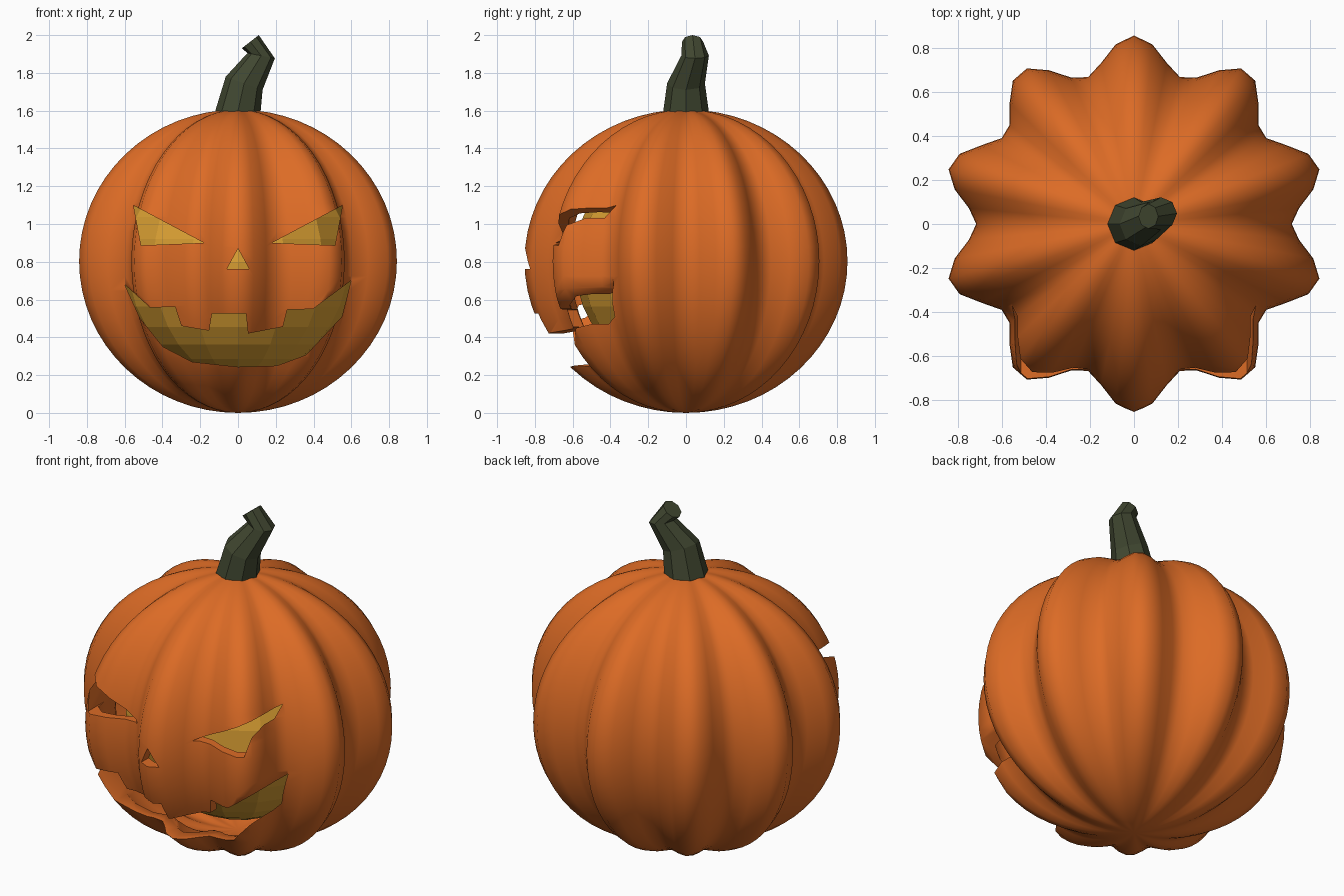
import bpy, bmesh, math
from mathutils import Vector

if "Cube" in bpy.data.objects:
    bpy.data.objects.remove(bpy.data.objects["Cube"])


def material(name, rgb):
    m = bpy.data.materials.new(name)
    m.diffuse_color = (*rgb, 1)
    m.use_nodes = True
    m.node_tree.nodes["Principled BSDF"].inputs["Base Color"].default_value = m.diffuse_color
    return m


ORANGE = material("pumpkin_orange", (0.72, 0.148, 0.019))
YELLOW = material("glow_yellow", (0.72, 0.36, 0.034))
GREEN = material("stem_green", (0.052, 0.063, 0.030))


def make_object(name, bm, mat=None):
    mesh = bpy.data.meshes.new(name)
    bm.to_mesh(mesh)
    bm.free()
    ob = bpy.data.objects.new(name, mesh)
    bpy.context.collection.objects.link(ob)
    if mat:
        mesh.materials.append(mat)
    return ob


def add_skin(bm, size, inward, segs=64, rings=32):
    """Ten-lobed ellipsoid skin; inward flips its faces."""
    rows = []
    for i in range(1, rings):
        p = math.pi * i / rings
        row = []
        for j in range(segs):
            a = 2 * math.pi * j / segs
            r = size * math.sin(p) * (0.775 - 0.08 * math.cos(10 * a))
            row.append(bm.verts.new((1.03 * r * math.cos(a), r * math.sin(a),
                                     0.803 - size * 0.803 * math.cos(p))))
        rows.append(row)
    low = bm.verts.new((0, 0, 0.803 * (1 - size)))
    top = bm.verts.new((0, 0, 0.803 * (1 + size)))
    faces = []
    for j in range(segs):
        k = (j + 1) % segs
        faces.append((low, rows[0][k], rows[0][j]))
        faces.append((top, rows[-1][j], rows[-1][k]))
        for a, b in zip(rows, rows[1:]):
            faces.append((a[j], a[k], b[k], b[j]))
    for f in faces:
        bm.faces.new(f[::-1] if inward else f)


def cutter(name, outline):
    """Prism through the front wall from an x-z outline."""
    bm = bmesh.new()
    face = bm.faces.new([bm.verts.new((x, -1.2, z)) for x, z in outline])
    ext = bmesh.ops.extrude_face_region(bm, geom=[face])
    moved = [v for v in ext["geom"] if isinstance(v, bmesh.types.BMVert)]
    bmesh.ops.translate(bm, vec=(0, 1.0, 0), verts=moved)
    bmesh.ops.recalc_face_normals(bm, faces=bm.faces)
    ob = make_object(name, bm, ORANGE)
    ob.hide_render = True
    return ob


# Hollow ribbed shell
bm = bmesh.new()
add_skin(bm, 1.0, False)
add_skin(bm, 0.92, True)
shell = make_object("pumpkin_shell", bm, ORANGE)

# Carved face
eye = [(0.553, 1.098), (0.18, 0.90), (0.513, 0.887)]
nose = [(0, 0.87), (-0.058, 0.763), (0.058, 0.763)]
mouth = [(-0.60, 0.68), (-0.465, 0.557), (-0.333, 0.562), (-0.30, 0.46),
         (-0.153, 0.435), (-0.138, 0.525), (0.042, 0.525), (0.053, 0.42),
         (0.238, 0.456), (0.26, 0.546), (0.397, 0.55), (0.598, 0.70),
         (0.55, 0.51), (0.36, 0.307), (0.206, 0.25), (0, 0.244),
         (-0.243, 0.27), (-0.397, 0.35), (-0.52, 0.504)]
cutters = [cutter("right_eye_cutter", eye),
           cutter("left_eye_cutter", [(-x, z) for x, z in eye]),
           cutter("nose_cutter", nose),
           cutter("mouth_cutter", mouth)]
bpy.context.view_layer.objects.active = shell
shell.select_set(True)
for c in cutters:
    mod = shell.modifiers.new(c.name, "BOOLEAN")
    mod.operation = "DIFFERENCE"
    mod.solver = "EXACT"
    mod.object = c
    bpy.ops.object.modifier_apply(modifier=mod.name)
for c in cutters:
    bpy.data.objects.remove(c)
bpy.ops.object.shade_smooth_by_angle(angle=math.radians(58))

# Glowing faceted core
bm = bmesh.new()
bmesh.ops.create_uvsphere(bm, u_segments=16, v_segments=16, radius=1)
bmesh.ops.scale(bm, vec=(0.63, 0.59, 0.62), verts=bm.verts)
bmesh.ops.translate(bm, vec=(0, 0, 0.8), verts=bm.verts)
make_object("glow_core", bm, YELLOW)

# Bent eight-sided stem: left point, right point (x, z), y centre, y radius
stem_rings = [((-0.12, 1.57), (0.12, 1.57), 0, 0.12),
              ((-0.12, 1.60), (0.12, 1.60), 0, 0.12),
              ((-0.065, 1.78), (0.13, 1.71), 0, 0.10),
              ((0.05, 1.905), (0.195, 1.877), 0.048, 0.073),
              ((0.02, 1.93), (0.11, 2.0), 0.035, 0.056)]
bm = bmesh.new()
loops = []
for (lx, lz), (rx, rz), cy, ry in stem_rings:
    mid = Vector(((lx + rx) / 2, cy, (lz + rz) / 2))
    u = Vector(((rx - lx) / 2, 0, (rz - lz) / 2))
    loops.append([bm.verts.new(mid + u * math.cos(t) + Vector((0, ry * math.sin(t), 0)))
                  for t in (math.pi * k / 4 for k in range(8))])
for a, b in zip(loops, loops[1:]):
    for j in range(8):
        k = (j + 1) % 8
        bm.faces.new((a[j], a[k], b[k], b[j]))
bm.faces.new(loops[0][::-1])
bm.faces.new(loops[-1])
make_object("stem", bm, GREEN)
